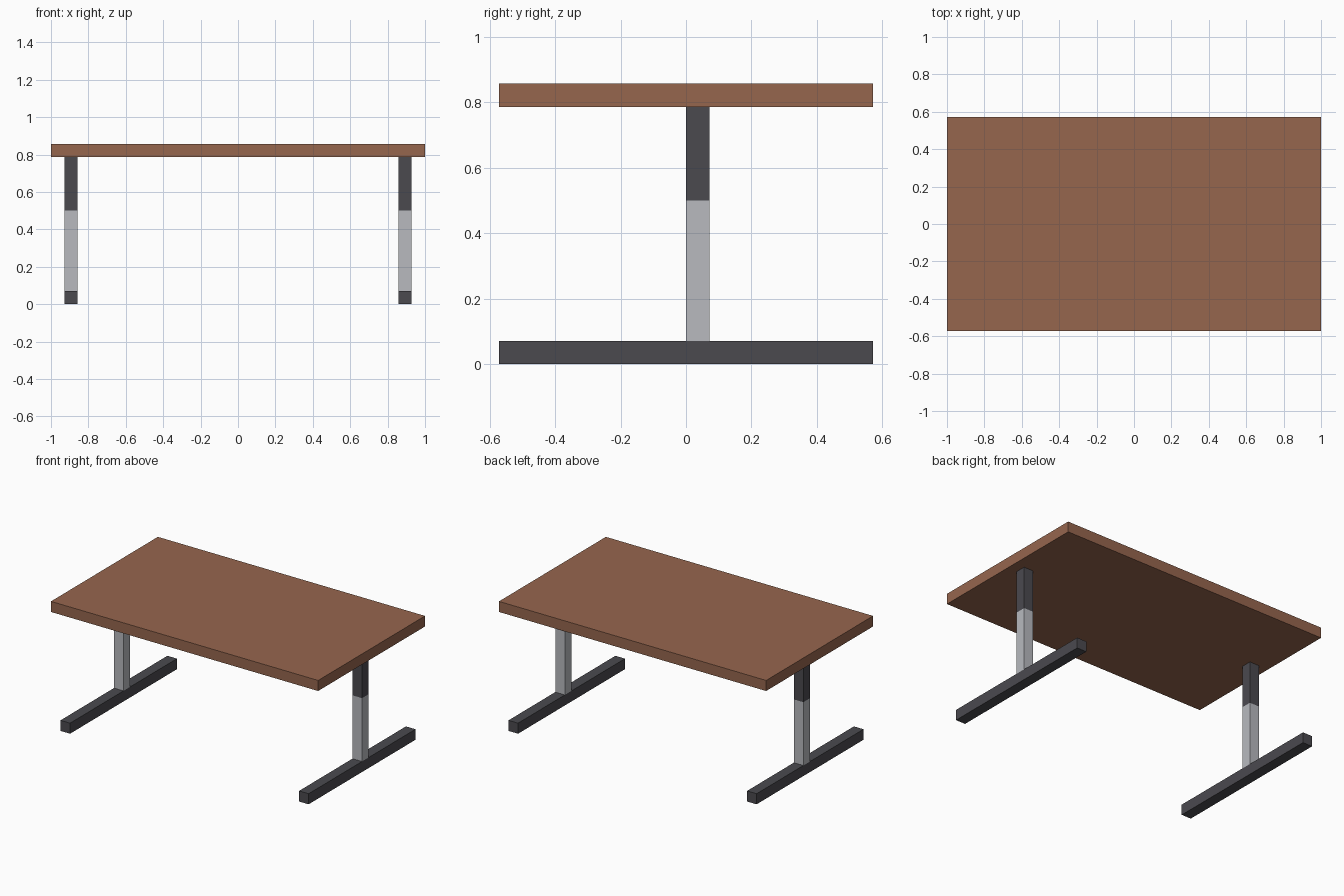
import bpy
import bmesh

if "Cube" in bpy.data.objects:
    bpy.data.objects.remove(bpy.data.objects["Cube"])

U = 1 / 14  # module: thickness of every bar and of the top


def material(name, color):
    m = bpy.data.materials.new(name)
    m.diffuse_color = (*color, 1.0)
    m.use_nodes = True
    m.node_tree.nodes["Principled BSDF"].inputs["Base Color"].default_value = m.diffuse_color
    return m


wood = material("brown wood", (0.305, 0.133, 0.076))
dark = material("dark metal", (0.070, 0.068, 0.078))
light = material("light metal", (0.479, 0.491, 0.521))


def box(name, lo, hi, mat):
    """Box between two corners given in modules."""
    bm = bmesh.new()
    bmesh.ops.create_cube(bm, size=1)
    for v in bm.verts:
        v.co = [(a + (c + 0.5) * (b - a)) * U for a, b, c in zip(lo, hi, v.co)]
    mesh = bpy.data.meshes.new(name)
    bm.to_mesh(mesh)
    bm.free()
    mesh.materials.append(mat)
    obj = bpy.data.objects.new(name, mesh)
    bpy.context.collection.objects.link(obj)
    return obj


# Table top
box("table_top", (-14, -8, 11), (14, 8, 12), wood)

# Two T-shaped telescopic legs, columns set just behind the centre line
for side, x in (("left", -13), ("right", 12)):
    box(side + "_foot", (x, -8, 0), (x + 1, 8, 1), dark)
    box(side + "_lower_column", (x, 0, 1), (x + 1, 1, 7), light)
    box(side + "_upper_column", (x, 0, 7), (x + 1, 1, 11), dark)
